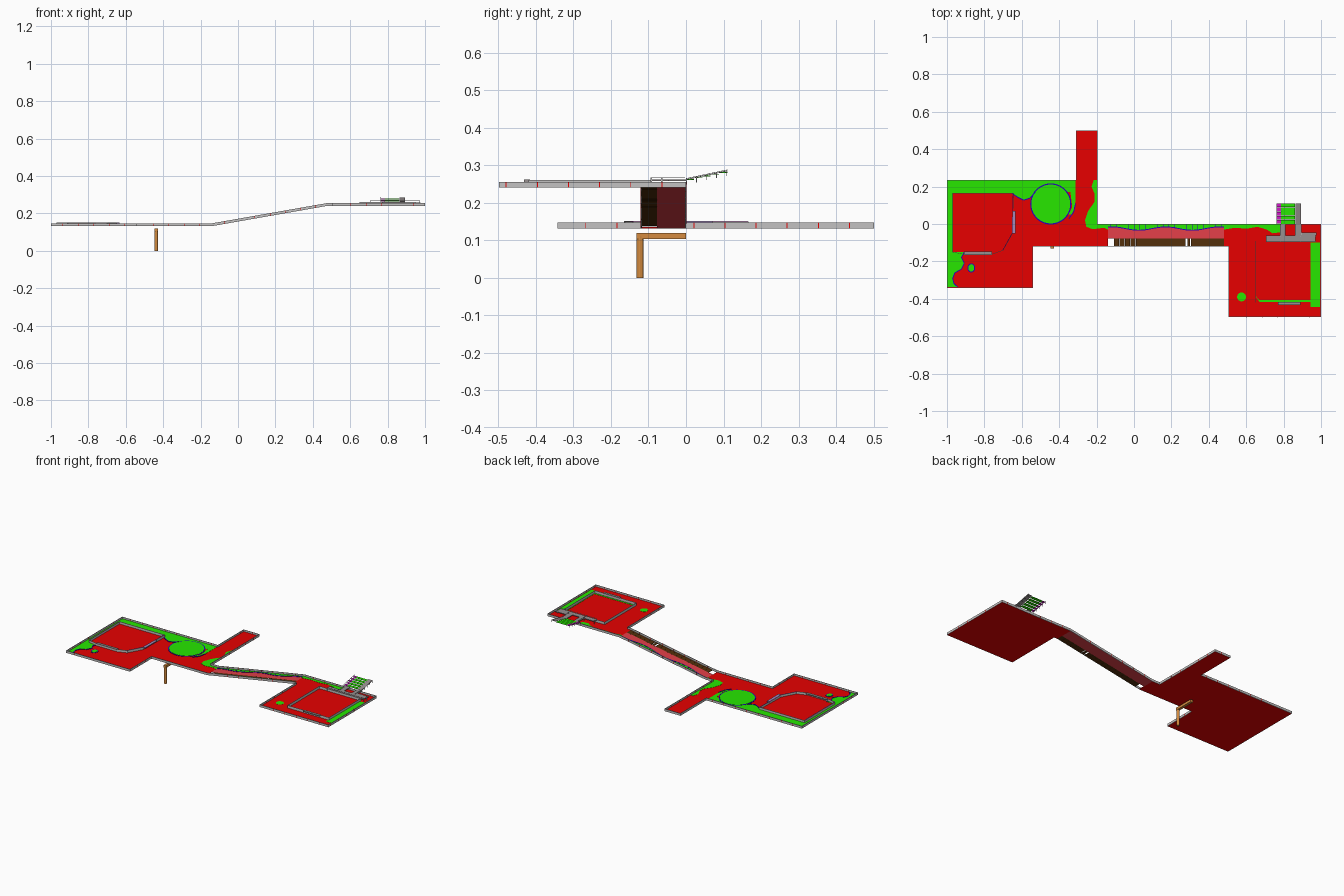
import bpy, bmesh, math

if "Cube" in bpy.data.objects:
    bpy.data.objects.remove(bpy.data.objects["Cube"])

def mat(name, c):
    m = bpy.data.materials.new(name)
    m.diffuse_color = (*c, 1)
    m.use_nodes = True
    m.node_tree.nodes["Principled BSDF"].inputs["Base Color"].default_value = m.diffuse_color
    return m

RED = mat("red", (0.80, 0.0, 0.0))
GREEN = mat("green", (0.02, 0.80, 0.0))
GREY = mat("grey", (0.55, 0.54, 0.54))
DGREY = mat("mid_grey", (0.31, 0.28, 0.28))
BLUE = mat("blue", (0.02, 0.0, 0.5))
MAGENTA = mat("magenta", (0.65, 0.01, 0.60))
PINK = mat("ramp_red", (0.76, 0.05, 0.065))
BROWN = mat("dark_wood", (0.085, 0.028, 0.003))
TAN = mat("tan_wood", (0.66, 0.26, 0.05))
LAVENDER = mat("lavender", (0.36, 0.26, 0.5))

def build(name, material, prisms):
    """Each prism is (bottom ring, top ring) of 3D points."""
    bm = bmesh.new()
    for lo, hi in prisms:
        a = [bm.verts.new(p) for p in lo]
        b = [bm.verts.new(p) for p in hi]
        bm.faces.new(a[::-1])
        bm.faces.new(b)
        n = len(a)
        for i in range(n):
            bm.faces.new((a[i], a[(i + 1) % n], b[(i + 1) % n], b[i]))
    bmesh.ops.recalc_face_normals(bm, faces=bm.faces)
    me = bpy.data.meshes.new(name)
    bm.to_mesh(me)
    bm.free()
    me.materials.append(material)
    ob = bpy.data.objects.new(name, me)
    bpy.context.collection.objects.link(ob)
    return ob

def slab(pts, z, h):
    return [(x, y, z) for x, y in pts], [(x, y, z + h) for x, y in pts]

def box(x0, x1, y0, y1, z0, z1):
    return slab([(x0, y0), (x1, y0), (x1, y1), (x0, y1)], z0, z1 - z0)

def wall(a, b, h, t=0.003, off=0.0):
    """Thin upright strip from a to b, thickened to its right side."""
    dx, dy = b[0] - a[0], b[1] - a[1]
    l = math.hypot(dx, dy)
    nx, ny = dy / l, -dx / l
    ring = [(p[0] + nx * o, p[1] + ny * o, p[2])
            for p, o in ((a, off), (b, off), (b, off + t), (a, off + t))]
    return ring, [(x, y, z + h) for x, y, z in ring]

def lift(path, z):
    return [(q[0], q[1], q[2] if len(q) > 2 else z) for q in path]

def fence(path, z, h, t=0.003, off=0.0):
    p = lift(path, z)
    return [wall(a, b, h, t, off) for a, b in zip(p, p[1:])]

def marks(path, z, h, step=0.083):
    """Narrow red posts let into a fence."""
    out = []
    p = lift(path, z)
    for a, b in zip(p, p[1:]):
        l = math.dist(a, b)
        for i in range(1, int(l / step) + 1):
            s = [tuple(u + (v - u) * (i * step + d - 0.02) / l for u, v in zip(a, b)) for d in (0, 0.0025)]
            out.append(wall(s[0], s[1], h, 0.0041, -0.0008))
    return out

def disc(cx, cy, rx, ry=None, n=40):
    return [(cx + rx * math.cos(2 * math.pi * i / n), cy + (ry or rx) * math.sin(2 * math.pi * i / n)) for i in range(n)]

ZL, ZU, H, F = 0.132, 0.241, 0.015, 0.003
TL, TU = ZL + F, ZU + F

# Platform floors
low = [(-.14, -.12), (-.54, -.12), (-.54, -.342), (-1, -.342), (-1, .235), (-.31, .235),
       (-.31, .5), (-.195, .5), (-.195, 0), (-.14, 0)]
up = [(.48, 0), (1, 0), (1, -.498), (.505, -.498), (.505, -.12), (.48, -.12)]
build("lower_floor", RED, [slab(low, ZL, F)])
build("upper_floor", RED, [slab(up, ZU, F)])

# Rim walls with red posts, running on along both ramp sides
ramp_n = [(-.14, 0, ZL), (.48, 0, ZU)]
ramp_s = [(.48, -.12, ZU), (-.14, -.12, ZL)]
for nm, path, z in (("lower", low, ZL), ("upper", up, ZU), ("ramp_back", ramp_n, 0), ("ramp_front", ramp_s, 0)):
    build(nm + "_rim", GREY, fence(path, z, H, .003, -.0005))
    build(nm + "_rim_posts", RED, marks(path, z, H))

# Ramp deck
def rz(x):
    return ZL + (min(max(x, -.14), .48) + .14) / .62 * (ZU - ZL)

def sloped(x0, x1, ya0, ya1, yb0, yb1, up=0.0, h=F):
    lo = [(x0, ya0, rz(x0) + up), (x1, yb0, rz(x1) + up), (x1, yb1, rz(x1) + up), (x0, ya1, rz(x0) + up)]
    return lo, [(x, y, z + h) for x, y, z in lo]

build("ramp_deck", PINK, [sloped(-.14, .48, -.077, 0, -.077, 0)])

# Wooden planks beside the deck, with a few missing
build("ramp_planks", BROWN, [sloped(x, x + .0288, -.118, -.077, -.118, -.077)
      for x in (-.108 + .0295 * i for i in range(20)) if not .27 < x < .295]
      + [sloped(.285, .299, -.118, -.077, -.118, -.077)])

# Wavy green verge on the ramp with blue edging and bars
def verge(x):
    return -.022 - .009 * math.sin(x * 22 + 1)
xs = [-.14 + .62 * i / 40 for i in range(41)]
build("ramp_verge", GREEN, [sloped(a, b, verge(a), -.003, verge(b), -.003, F, .001) for a, b in zip(xs, xs[1:])])
build("ramp_verge_edge", BLUE, [sloped(a, b, verge(a) - .005, verge(a), verge(b) - .005, verge(b), F, .002)
      for a, b in zip(xs, xs[1:])] + [sloped(a, a + .002, verge(a), -.003, verge(a), -.003, F + .001, .001)
      for a in xs[1:-1:2]])

# Lower lawns
lawns = [
    [(-.996, .165), (-.65, .165), (-.62, .145), (-.59, .13), (-.56, .14), (-.53, .17), (-.313, .17), (-.313, .232), (-.996, .232)],
    [(-.996, -.15), (-.97, -.15), (-.97, .165), (-.996, .165)],
    [(-.996, -.337), (-.945, -.337), (-.965, -.32), (-.972, -.29), (-.96, -.26), (-.925, -.24), (-.91, -.21),
     (-.925, -.18), (-.91, -.15), (-.996, -.15)],
    [(-.34, .17), (-.33, .09), (-.35, .05), (-.335, .05), (-.315, .09), (-.312, .17)],
    [(-.198, .235), (-.215, .235), (-.227, .2), (-.21, .16), (-.21, .12), (-.245, .07), (-.262, .02), (-.255, -.015),
     (-.22, -.028), (-.16, -.02), (-.14, -.03), (-.14, -.003), (-.198, -.003)]]
build("lower_lawns", GREEN, [slab(p, TL, .001) for p in lawns])
build("pond_lawn_edge", BLUE, [slab(disc(-.445, .107, .110), TL, .0016), slab(disc(-.87, -.235, .021, .025, 20), TL, .0016)])
build("pond_lawn", GREEN, [slab(disc(-.445, .107, .104), TL, .0026), slab(disc(-.87, -.235, .016, .02, 20), TL, .0026)])
build("lawn_edges", BLUE, fence(lawns[2][1:-1], TL, .003, .005) + fence(lawns[0][1:6], TL, .003, .005)
      + fence([(-.35, .03), (-.325, .065), (-.315, .11)], TL, .003, .005))

# Low inner enclosure on the lower platform
enc = [(-.76, -.162), (-.70, -.14), (-.65, -.05), (-.645, .165), (-.97, .165), (-.97, -.15), (-.91, -.162), (-.76, -.162)]
build("lower_enclosure", GREY, fence(enc, TL, .0155, .0025, -.0012))
build("lower_enclosure_cap", MAGENTA, fence([enc[5], enc[4]], .1505, .0006, .003) + fence(enc[3:0:-1], .1505, .0006, .003))
build("lower_bench", DGREY, [box(-.91, -.76, -.165, -.148, .146, .151)])
build("lower_side_bench", LAVENDER, [box(-.65, -.633, -.05, .07, .146, .1515)])

# Upper lawns
u_lawns = [[(.945, -.445), (.995, -.445), (.995, -.1), (.945, -.1)], disc(.575, -.39, .024, n=16),
           [(.48, -.003), (.48, -.03), (.54, -.02), (.6, -.025), (.66, -.015), (.71, -.03), (.74, -.05), (.78, -.045), (.78, -.003)],
           [(.65, -.385), (.67, -.406), (.95, -.406), (.95, -.416), (.67, -.416)]]
build("upper_lawns", GREEN, [slab(p, TU, .001) for p in u_lawns])

# Low inner enclosure on the upper platform
enc2 = [(.65, -.09), (.95, -.09), (.95, -.42), (.65, -.42), (.65, -.09)]
build("upper_enclosure", GREY, fence(enc2, TU, .017, .0015))
build("upper_bench", DGREY, [box(.77, .89, -.432, -.416, .256, .262)])

# Raised grey walkway leading to the steps
build("walkway", DGREY, [box(.705, .97, -.095, -.062, .258, .262), box(.78, .81, -.062, 0, .258, .262),
      box(.862, .895, -.062, 0, .258, .262), box(.895, .975, -.062, -.045, .258, .262)])
build("walkway_supports", GREY, [box(x, x + .003, y, y + .003, TU, .268)
      for x in (.706, .78, .891, .97) for y in (-.094, -.066)]
      + [box(.706, .974, -.094, -.0925, .2665, .268), box(.78, .7815, -.09, -.002, .2665, .268),
         box(.8935, .895, -.06, -.002, .2665, .268)])

# Rising steps: green treads, magenta edge, grey stringer and hand rail
def sz(y):
    return .261 + y * .21
def step_parts(x0, x1, inset):
    return [box(x0, x1, y + inset, y + .0222 - inset, sz(y), sz(y) + .002) for y in (.0222 * i for i in range(5))]
build("step_treads", GREEN, step_parts(.785, .862, .0008))
build("step_edges", MAGENTA, step_parts(.764, .785, .0015))

def rail(x0, x1, z, h):
    lo = [(x0, 0, sz(0) + z), (x1, 0, sz(0) + z), (x1, .11, sz(.11) + z), (x0, .11, sz(.11) + z)]
    return lo, [(x, y, q + h) for x, y, q in lo]
build("step_stringer", DGREY, [rail(.864, .894, 0, .002)])
build("step_rails", GREY, [rail(.762, .764, .003, .0015), rail(.892, .894, .003, .0015)]
      + [box(x, x + .002, y, y + .002, sz(y) - .012, sz(y) + .004) for x in (.762, .892) for y in (.0, .027, .053, .08, .106)])

# Wooden post with a bracket arm under the lower platform
build("support_post", TAN, [slab(disc(-.437, -.1225, .0095, n=12), 0, .112)])
build("support_arm", TAN, [box(-.4455, -.4285, -.132, 0, .104, .12)])
